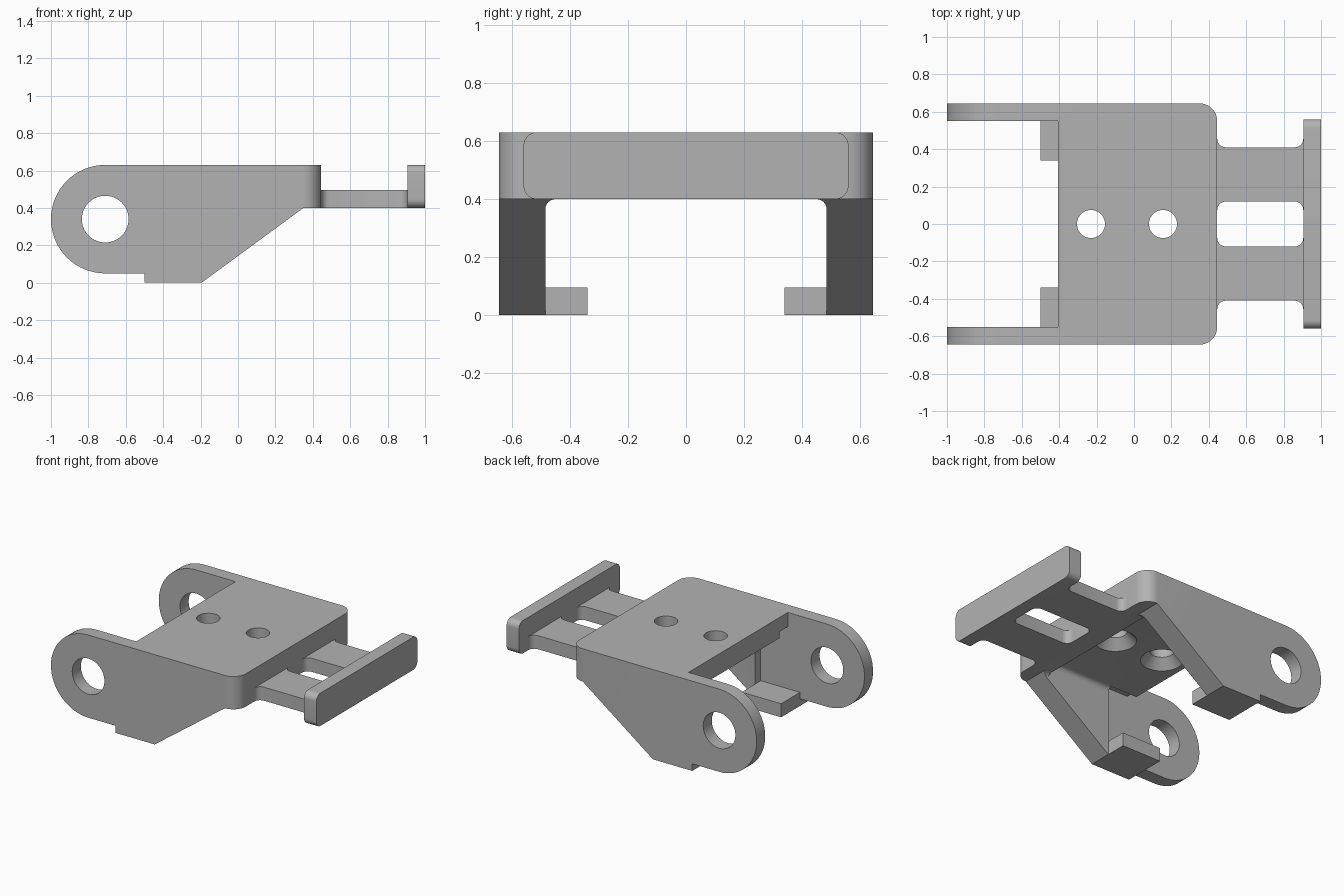
import bpy
import bmesh
from math import cos, sin, pi, radians
from mathutils import Vector

if "Cube" in bpy.data.objects:
    bpy.data.objects.remove(bpy.data.objects["Cube"], do_unlink=True)

grey = bpy.data.materials.new("plain grey")
grey.use_nodes = True
colour = (0.45, 0.45, 0.45, 1)
grey.diffuse_color = colour
grey.node_tree.nodes["Principled BSDF"].inputs["Base Color"].default_value = colour


def arc(cx, cy, r, start, end, n=10):
    """Points on an arc, angles in degrees."""
    angles = [radians(start + (end - start) * i / n) for i in range(n + 1)]
    return [(cx + r * cos(a), cy + r * sin(a)) for a in angles]


def prism(name, points, axis, lo, hi):
    """Extrude a 2D outline along an axis between two heights."""
    place = {"x": lambda p, h: (h, p[0], p[1]),
             "y": lambda p, h: (p[0], h, p[1]),
             "z": lambda p, h: (p[0], p[1], h)}[axis]
    bm = bmesh.new()
    face = bm.faces.new([bm.verts.new(place(p, lo)) for p in points])
    grown = bmesh.ops.extrude_face_region(bm, geom=[face])["geom"]
    shift = Vector(place((0, 0), hi - lo))
    bmesh.ops.translate(bm, vec=shift, verts=[g for g in grown if isinstance(g, bmesh.types.BMVert)])
    bmesh.ops.recalc_face_normals(bm, faces=bm.faces)
    return finish(name, bm)


def finish(name, bm):
    mesh = bpy.data.meshes.new(name)
    bm.to_mesh(mesh)
    bm.free()
    mesh.materials.append(grey)
    obj = bpy.data.objects.new(name, mesh)
    bpy.context.collection.objects.link(obj)
    return obj


def box(name, x0, x1, y0, y1, z0, z1):
    return prism(name, [(x0, y0), (x1, y0), (x1, y1), (x0, y1)], "z", z0, z1)


def cone(name, x, r_low, r_high, z0, z1):
    bm = bmesh.new()
    bmesh.ops.create_cone(bm, cap_ends=True, segments=40, radius1=r_low, radius2=r_high, depth=z1 - z0)
    bmesh.ops.translate(bm, vec=(x, 0, (z0 + z1) / 2), verts=bm.verts)
    return finish(name, bm)


def carve(obj, cutter, operation="DIFFERENCE"):
    mod = obj.modifiers.new("carve", "BOOLEAN")
    mod.operation, mod.solver, mod.object = operation, "EXACT", cutter
    bpy.context.view_layer.objects.active = obj
    bpy.ops.object.modifier_apply(modifier=mod.name)
    bpy.data.objects.remove(cutter, do_unlink=True)


def arch(half, top, r):
    """Channel section open at the bottom, with rounded upper corners."""
    return ([(-half, -0.2), (half, -0.2)] + arc(half - r, top - r, r, 0, 90, 6)
            + arc(r - half, top - r, r, 90, 180, 6))


top, width = 0.63, 0.645
pivot_x, pivot_z = -0.71, 0.34
slope_x, front_x, back_x = -0.195, 0.445, -0.405

# Body: side silhouette at full width
outline = arc(pivot_x, pivot_z, 0.29, 90, 270, 32)
outline += [(-0.5, 0.05), (-0.5, 0), (slope_x, 0), (0.35, 0.4), (front_x, 0.4), (front_x, top)]
body = prism("bracket_body", outline, "y", -width, width)

# Rounded vertical front corners
r = 0.095
plan = ([(-1.1, -0.7), (-0.2, -0.7), (-0.2, -width)] + arc(front_x - r, r - width, r, -90, 0)
        + arc(front_x - r, width - r, r, 0, 90) + [(-0.2, width), (-0.2, 0.7), (-1.1, 0.7)])
carve(body, prism("plan_cutter", plan, "z", -0.2, 0.9), "INTERSECT")

# Open rear, stepped channel, recessed underside and front lip
carve(body, box("rear_gap", -1.2, back_x, -0.55, 0.55, -0.2, 0.9))
carve(body, box("rear_channel", back_x - 0.05, slope_x, -0.55, 0.55, -0.2, 0.485))
for s in (-1, 1):
    y0, y1 = sorted((s * 0.46, s * 0.55))
    carve(body, box("side_relief", back_x - 0.05, slope_x, y0, y1, -0.1, 0.53))
carve(body, prism("underside_recess", arch(0.485, 0.485, 0.035), "x", slope_x - 0.05, 0.3))
carve(body, prism("lip_opening", arch(0.485, 0.4, 0.035), "x", 0.25, 0.6))

# Pivot bore and countersunk screw holes
carve(body, prism("pivot_bore", arc(pivot_x, pivot_z, 0.125, 0, 351, 39), "y", -1, 1))
for x in (-0.23, 0.155):
    carve(body, cone("screw_hole", x, 0.075, 0.075, 0.3, 0.8))
    carve(body, cone("countersink", x, 0.145, 0.07, 0.475, 0.555))

parts = [body]
for side, s in (("left", 1), ("right", -1)):
    # Inward tabs at the foot of each side
    y0, y1 = sorted((s * 0.34, s * 0.55))
    parts.append(box("foot_tab_" + side, -0.5, slope_x, y0, y1, 0, 0.095))

    # Connecting arms flaring at both ends
    f, end_x, inner, outer = 0.045, 0.905, 0.12, 0.41
    arm = (arc(front_x + f, inner - f, f, 180, 90, 6) + arc(end_x - f, inner - f, f, 90, 0, 6)
           + arc(end_x - f, outer + f, f, 0, -90, 6) + arc(front_x + f, outer + f, f, 270, 180, 6))
    parts.append(prism("arm_" + side, [(x, s * y) for x, y in arm], "z", 0.4, 0.495))

# Upright end bar with rounded corners
r, half = 0.045, 0.56
bar = (arc(half - r, top - r, r, 0, 90) + arc(r - half, top - r, r, 90, 180)
       + arc(r - half, 0.4 + r, r, 180, 270) + arc(half - r, 0.4 + r, r, 270, 360))
parts.append(prism("end_bar", bar, "x", 0.905, 1))

bpy.ops.object.select_all(action="DESELECT")
for obj in parts:
    obj.select_set(True)
bpy.context.view_layer.objects.active = body
bpy.ops.object.shade_smooth_by_angle(angle=radians(30))
